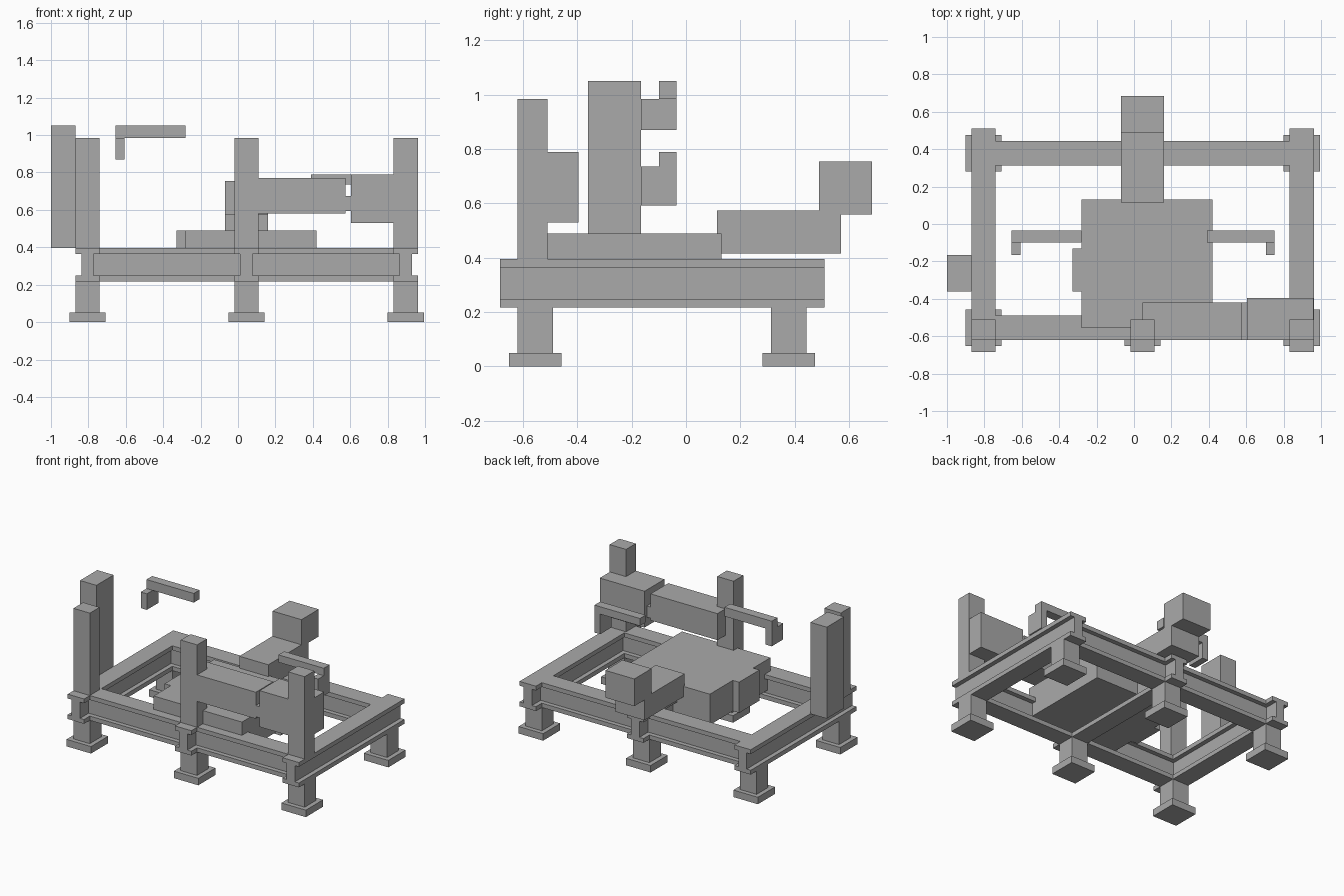
import bpy

cube = bpy.data.objects.get("Cube")
if cube:
    bpy.data.objects.remove(cube, do_unlink=True)

grey = bpy.data.materials.new("plain grey")
grey.use_nodes = True
colour = (0.4, 0.4, 0.4, 1)
grey.diffuse_color = colour
grey.node_tree.nodes["Principled BSDF"].inputs["Base Color"].default_value = colour


def box(name, x, y, z):
    """Box from its (low, high) range on each axis."""
    bpy.ops.mesh.primitive_cube_add(size=1, location=[sum(r) / 2 for r in (x, y, z)])
    ob = bpy.context.object
    ob.name = name
    ob.scale = [r[1] - r[0] for r in (x, y, z)]
    bpy.ops.object.transform_apply(location=False, rotation=False, scale=True)
    ob.data.materials.append(grey)
    return ob


def around(centre, half):
    return (centre - half, centre + half)


LOW, TOP = 0.217, 0.395      # beam bottom and top
HALF, WEB, FLANGE = 0.065, 0.033, 0.031


def i_beam(name, centre, span, along):
    """I-section beam lying along x or y, swept from one profile."""
    a, b = LOW + FLANGE, TOP - FLANGE
    half_profile = [(HALF, LOW), (HALF, a), (WEB, a), (WEB, b), (HALF, b), (HALF, TOP)]
    profile = half_profile + [(-w, z) for w, z in reversed(half_profile)]
    n = len(profile)
    verts = []
    for s in span:
        for w, z in profile:
            verts.append((s, centre + w, z) if along == "x" else (centre + w, s, z))
    faces = [(i, (i + 1) % n, (i + 1) % n + n, i + n) for i in range(n)]
    # caps made of three quads each
    for k in (0, n):
        for q in ((0, 1, 10, 11), (2, 3, 8, 9), (4, 5, 6, 7)):
            faces.append([i + k for i in q])
    mesh = bpy.data.meshes.new(name)
    mesh.from_pydata(verts, [], faces)
    mesh.materials.append(grey)
    ob = bpy.data.objects.new(name, mesh)
    bpy.context.collection.objects.link(ob)
    bpy.context.view_layer.objects.active = ob
    bpy.ops.object.select_all(action="DESELECT")
    ob.select_set(True)
    bpy.ops.object.mode_set(mode="EDIT")
    bpy.ops.mesh.select_all(action="SELECT")
    bpy.ops.mesh.normals_make_consistent(inside=False)
    bpy.ops.object.mode_set(mode="OBJECT")


columns = {"right": -0.805, "middle": 0.045, "left": 0.897}
rows = {"front": -0.555, "back": 0.378}

# Frame beams
for side, cx in columns.items():
    i_beam(side + "_cross_beam", cx, (-0.685, 0.51), "y")
for end, cy in rows.items():
    i_beam(end + "_long_beam", cy, (columns["right"], columns["left"]), "x")

# Legs, feet and front posts
for side, cx in columns.items():
    for end, cy in rows.items():
        box(f"{end}_{side}_foot", around(cx, 0.097), around(cy, 0.097), (0, 0.05))
        box(f"{end}_{side}_leg", around(cx, HALF), around(cy, HALF), (0.05, LOW))
    box(side + "_post", around(cx, HALF), (-0.62, -0.51), (TOP, 0.985))

# Side cabinet
box("side_cabinet", (-1, -0.87), (-0.36, -0.165), (TOP, 1.05))

# Central platform
box("platform", (-0.28, 0.42), (-0.555, 0.13), (0.27, 0.49))
box("platform_tab", (-0.33, -0.28), (-0.36, -0.13), (0.27, 0.49))

# Rear feeder unit
box("feeder_base", (-0.07, 0.16), (0.115, 0.57), (0.415, 0.575))
box("feeder_head", (-0.07, 0.16), (0.49, 0.685), (0.56, 0.755))

# Front drive
box("drive_arm", (0.045, 0.575), (-0.62, -0.42), (0.58, 0.77))
box("drive_shaft", (0.575, 0.605), (-0.62, -0.42), (0.595, 0.675))
box("drive_housing", (0.605, 0.96), (-0.62, -0.395), (0.53, 0.79))

# Hooked brackets
box("right_bracket_bar", (-0.655, -0.28), (-0.1, -0.035), (0.985, 1.05))
box("right_bracket_hook", (-0.655, -0.607), (-0.165, -0.035), (0.87, 0.985))
box("left_bracket_bar", (0.39, 0.75), (-0.1, -0.035), (0.737, 0.79))
box("left_bracket_hook", (0.705, 0.75), (-0.165, -0.035), (0.593, 0.737))
